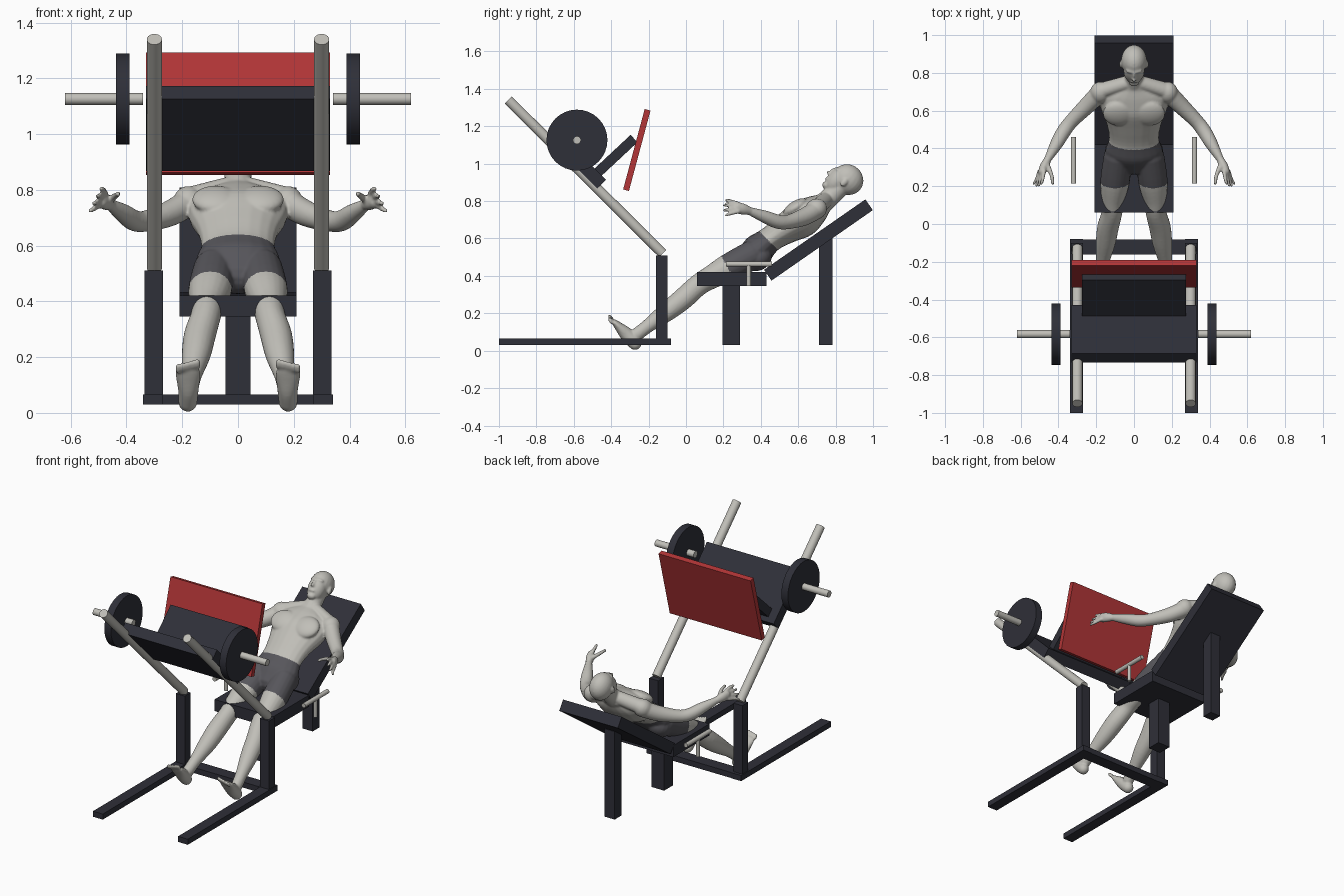
import bpy, bmesh, math
from mathutils import Vector, Matrix

cube = bpy.data.objects.get("Cube")
if cube:
    bpy.data.objects.remove(cube)


def material(name, colour):
    mat = bpy.data.materials.new(name)
    mat.use_nodes = True
    mat.diffuse_color = (*colour, 1)
    mat.node_tree.nodes["Principled BSDF"].inputs["Base Color"].default_value = (*colour, 1)
    return mat


DARK = material("dark_slate", (0.028, 0.029, 0.040))
PALE = material("pale_grey", (0.53, 0.52, 0.48))
RED = material("red_pad", (0.45, 0.036, 0.038))
SHORTS = material("charcoal_shorts", (0.095, 0.093, 0.105))


def finish(name, bm, *mats):
    bmesh.ops.recalc_face_normals(bm, faces=bm.faces)
    mesh = bpy.data.meshes.new(name)
    bm.to_mesh(mesh)
    bm.free()
    for mat in mats:
        mesh.materials.append(mat)
    obj = bpy.data.objects.new(name, mesh)
    bpy.context.collection.objects.link(obj)
    return obj


def box(name, centre, size, mat=DARK, tilt=0):
    """Box tilted about the x axis, in degrees."""
    bm = bmesh.new()
    bmesh.ops.create_cube(bm, size=1)
    bm.transform(Matrix.Translation(centre) @ Matrix.Rotation(math.radians(tilt), 4, "X")
                 @ Matrix.Diagonal((*size, 1)))
    return finish(name, bm, mat)


def rod(name, start, end, radius, mat=PALE):
    """Cylinder between two points."""
    start, end = Vector(start), Vector(end)
    axis = end - start
    bm = bmesh.new()
    bmesh.ops.create_cone(bm, cap_ends=True, segments=32, radius1=radius,
                          radius2=radius, depth=axis.length)
    bm.transform(Matrix.Translation((start + end) / 2)
                 @ axis.to_track_quat("Z", "Y").to_matrix().to_4x4())
    obj = finish(name, bm, mat)
    bpy.ops.object.select_all(action="DESELECT")
    obj.select_set(True)
    bpy.context.view_layer.objects.active = obj
    bpy.ops.object.shade_smooth_by_angle(angle=math.radians(40))
    return obj


# Frame, rails, weights and handles on both sides
for label, s in (("left", 1), ("right", -1)):
    box(label + "_base_beam", (s * 0.305, -0.54, 0.048), (0.07, 0.92, 0.036))
    box(label + "_upright", (s * 0.302, -0.13, 0.285), (0.065, 0.06, 0.45))
    rod(label + "_guide_rail", (s * 0.3, -0.125, 0.52), (s * 0.3, -0.95, 1.34), 0.027)
    rod(label + "_weight_bar", (s * 0.34, -0.583, 1.126), (s * 0.62, -0.583, 1.126), 0.021)
    rod(label + "_weight_disc", (s * 0.39, -0.583, 1.126), (s * 0.437, -0.583, 1.126), 0.163, DARK)
    rod(label + "_handle_grip", (s * 0.32, 0.215, 0.463), (s * 0.32, 0.46, 0.463), 0.014)
    rod(label + "_handle_stem", (s * 0.32, 0.335, 0.345), (s * 0.32, 0.335, 0.463), 0.012)
box("base_crossbeam", (0, -0.122, 0.048), (0.68, 0.08, 0.036))

# Sliding carriage with foot plate
box("carriage_board", (0, -0.58, 1.02), (0.66, 0.365, 0.066), DARK, -45)
box("carriage_arm", (0, -0.382, 1.037), (0.55, 0.285, 0.054), DARK, 43)
box("foot_plate", (0, -0.263, 1.073), (0.66, 0.445, 0.032), RED, 75)

# Bench
box("seat", (0, 0.245, 0.383), (0.42, 0.37, 0.075))
box("backrest", (0, 0.708, 0.592), (0.42, 0.66, 0.07), DARK, 34.8)
box("seat_post", (0, 0.242, 0.19), (0.09, 0.092, 0.32))
box("backrest_post", (0, 0.748, 0.315), (0.075, 0.072, 0.57))


def tube(bm, points, s=1, steps=4, sides=20):
    """Smooth rounded limb through points (x, y, z, half width, half depth)."""
    pts = [Vector((s * p[0], *p[1:])) for p in points]
    path = []
    for i in range(len(pts) - 1):
        a, b, c, d = (pts[max(i - 1, 0)], pts[i], pts[i + 1], pts[min(i + 2, len(pts) - 1)])
        for k in range(steps):
            t = k / steps
            path.append(b + ((c - a) * t + (a * 2 - b * 5 + c * 4 - d) * t * t
                             + (b * 3 - a - c * 3 + d) * t ** 3) / 2)
    path.append(pts[-1])
    # Rounded ends
    def cap(end, inner):
        out = (Vector(end[:3]) - Vector(inner[:3])).normalized()
        r = min(end[3], end[4])
        return [Vector((*(Vector(end[:3]) + out * r * math.sin(a)),
                        end[3] * math.cos(a), end[4] * math.cos(a))) for a in (0.5, 1.0, 1.4)]
    path = cap(path[0], path[1])[::-1] + path + cap(path[-1], path[-2])
    rings = []
    for i, p in enumerate(path):
        along = Vector(path[min(i + 1, len(path) - 1)][:3]) - Vector(path[max(i - 1, 0)][:3])
        along.normalize()
        side = Vector((1, 0, 0))
        side = (side - along * side.dot(along)).normalized()
        deep = along.cross(side)
        rings.append([bm.verts.new(Vector(p[:3]) + side * p[3] * math.cos(a) + deep * p[4] * math.sin(a))
                      for a in (2 * math.pi * j / sides for j in range(sides))])
    for low, high in zip(rings, rings[1:]):
        for j in range(sides):
            k = (j + 1) % sides
            bm.faces.new((low[j], low[k], high[k], high[j]))
    bm.faces.new(rings[0])
    bm.faces.new(rings[-1])


def ball(bm, centre, radii, tilt=0):
    """Ellipsoid tilted about the x axis."""
    bmesh.ops.create_uvsphere(bm, u_segments=20, v_segments=14, radius=1,
                              matrix=Matrix.Translation(centre)
                              @ Matrix.Rotation(math.radians(tilt), 4, "X")
                              @ Matrix.Diagonal((*radii, 1)))


# Reclining person: torso and neck
body = bmesh.new()
tube(body, [(0, 0.33, 0.495, 0.12, 0.07), (0, 0.385, 0.54, 0.152, 0.085),
            (0, 0.45, 0.595, 0.132, 0.07), (0, 0.53, 0.65, 0.145, 0.082),
            (0, 0.62, 0.705, 0.178, 0.1), (0, 0.69, 0.755, 0.17, 0.08),
            (0, 0.735, 0.79, 0.09, 0.055)])
tube(body, [(0, 0.72, 0.775, 0.062, 0.055), (0, 0.78, 0.83, 0.05, 0.052),
            (0, 0.84, 0.89, 0.05, 0.05)])

# Head: local y runs forward out of the face, local z to the crown
HEAD = Vector((0, 0.865, 0.915))
TURN = Matrix.Rotation(math.radians(-40.5), 3, "X")


def feature(x, forward, up, radii):
    ball(body, HEAD + TURN @ Vector((x, -forward, up)), radii, -40.5)


feature(0, 0, 0, (0.068, 0.086, 0.08))
feature(0, 0.038, -0.035, (0.056, 0.056, 0.085))
feature(0, 0.068, -0.098, (0.028, 0.022, 0.02))
feature(0, 0.096, -0.038, (0.012, 0.017, 0.012))
feature(0, 0.092, -0.02, (0.008, 0.012, 0.025))
feature(0, 0.086, -0.068, (0.022, 0.012, 0.01))
feature(0, 0.074, 0.004, (0.045, 0.018, 0.012))

for s in (1, -1):
    feature(s * 0.068, 0.005, -0.025, (0.01, 0.016, 0.026))
    # Chest, shoulder and buttock
    ball(body, (s * 0.08, 0.585, 0.765), (0.085, 0.075, 0.035), 33)
    ball(body, (s * 0.178, 0.695, 0.757), (0.055, 0.06, 0.055), 35)
    tube(body, [(s * 0.03, 0.75, 0.81, 0.035, 0.04), (s * 0.16, 0.71, 0.772, 0.04, 0.045)])
    ball(body, (s * 0.08, 0.385, 0.495), (0.075, 0.08, 0.065), 35)
    # Leg
    tube(body, [(0.085, 0.36, 0.515, 0.075, 0.078), (0.1, 0.23, 0.445, 0.078, 0.075),
                (0.112, 0.13, 0.39, 0.062, 0.062), (0.115, 0.065, 0.35, 0.054, 0.058),
                (0.137, -0.015, 0.278, 0.057, 0.058), (0.15, -0.1, 0.21, 0.052, 0.052),
                (0.166, -0.2, 0.135, 0.036, 0.037), (0.175, -0.265, 0.085, 0.033, 0.036)], s)
    # Foot and toes
    tube(body, [(0.18, -0.272, 0.038, 0.034, 0.035), (0.178, -0.315, 0.085, 0.037, 0.038),
                (0.179, -0.36, 0.13, 0.044, 0.024), (0.18, -0.382, 0.152, 0.043, 0.016)], s)
    for i in range(5):
        ball(body, (s * (0.146 + 0.0175 * i), -0.402, 0.175 - 0.004 * i),
             (0.012 - 0.001 * i, 0.011, 0.022), 35)
    # Arm
    tube(body, [(0.175, 0.7, 0.755, 0.05, 0.05), (0.245, 0.63, 0.715, 0.045, 0.047),
                (0.33, 0.545, 0.688, 0.038, 0.038), (0.372, 0.49, 0.69, 0.038, 0.038),
                (0.41, 0.425, 0.715, 0.034, 0.034), (0.455, 0.345, 0.745, 0.02, 0.022)], s)
    # Hand, fingers and thumb
    tube(body, [(0.458, 0.34, 0.747, 0.02, 0.022), (0.475, 0.305, 0.757, 0.024, 0.03),
                (0.488, 0.275, 0.764, 0.02, 0.03)], s)
    for i in range(4):
        spread = 0.01 * abs(i - 1.5)
        tube(body, [(0.5 - 0.008 * i, 0.28, 0.744 + 0.014 * i, 0.011, 0.011),
                    (0.517 - 0.011 * i, 0.235, 0.732 + 0.023 * i, 0.0095, 0.0095),
                    (0.53 - 0.013 * i, 0.2 + spread, 0.725 + 0.026 * i, 0.008, 0.008)], s)
    tube(body, [(0.46, 0.315, 0.763, 0.014, 0.014), (0.437, 0.26, 0.78, 0.011, 0.011),
                (0.43, 0.215, 0.785, 0.009, 0.009)], s)

# Fuse the body parts into one smooth skin
person = finish("reclining_person", body, PALE, SHORTS)
remesh = person.modifiers.new("fuse", "REMESH")
remesh.mode = "VOXEL"
remesh.voxel_size = 0.006
smooth = person.modifiers.new("soften", "SMOOTH")
smooth.factor = 0.5
smooth.iterations = 4
skin = bpy.data.meshes.new_from_object(person.evaluated_get(bpy.context.evaluated_depsgraph_get()))
person.modifiers.clear()
person.data = skin
skin.materials.clear()
skin.materials.append(PALE)
skin.materials.append(SHORTS)

# Shorts lie between the waist plane and the hem plane
for face in skin.polygons:
    x, y, z = face.center
    face.use_smooth = True
    face.material_index = int(abs(x) < 0.22 and y + z < 1.03 and 0.88 * y + 0.47 * z > 0.405)
